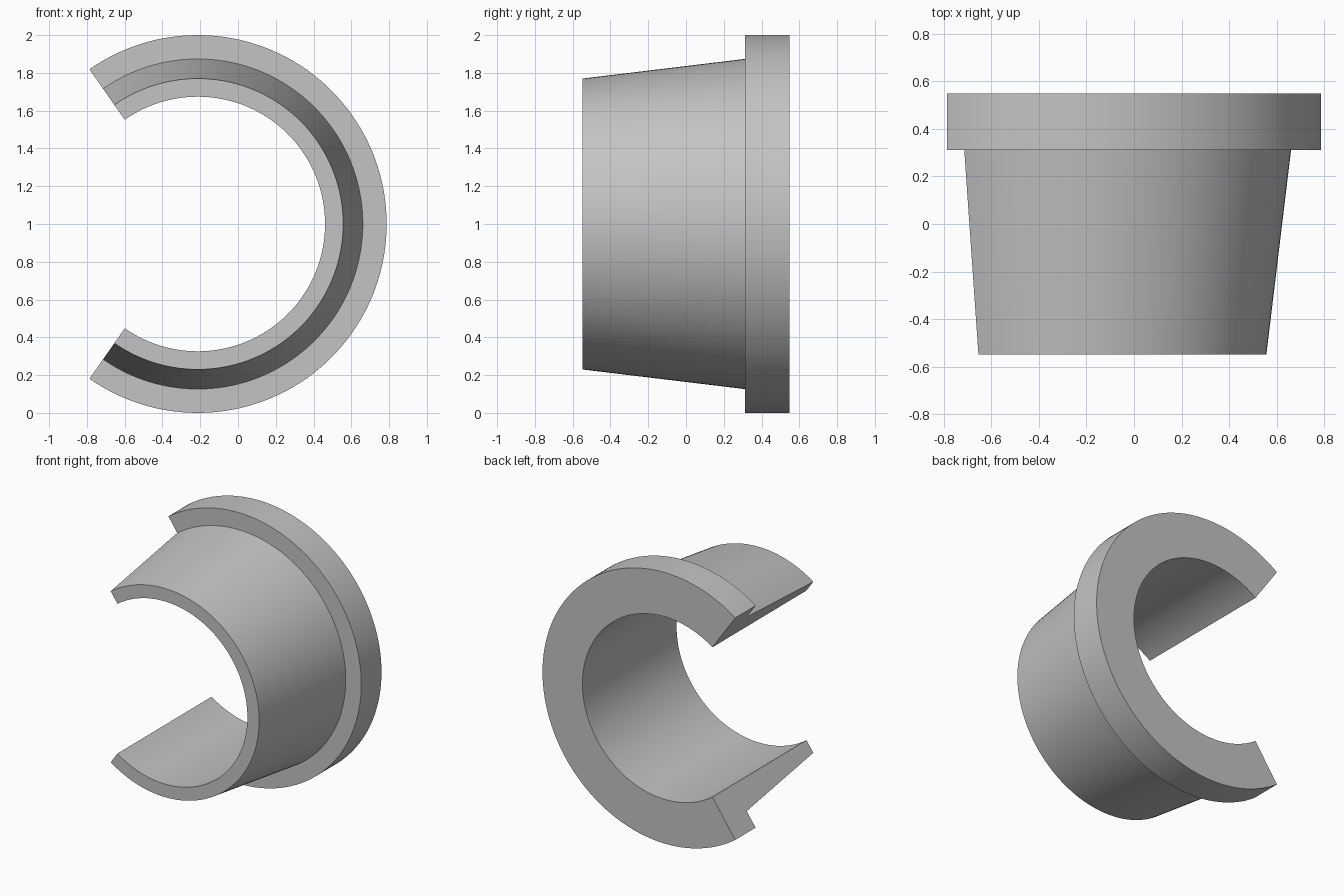
import bpy, bmesh, math

cube = bpy.data.objects.get("Cube")
if cube:
    bpy.data.objects.remove(cube, do_unlink=True)

HALF_ARC = math.radians(125)   # open sleeve, gap faces -x
STEPS = 100
CENTRE_X, CENTRE_Z = -0.213, 1.0

# Wall cross-section as (radius, y): straight bore, tapered sleeve, flange
PROFILE = [(0.674, -0.549), (0.77, -0.549), (0.874, 0.312),
           (1.0, 0.312), (1.0, 0.549), (0.674, 0.549)]

grey = bpy.data.materials.new("plain grey")
grey.use_nodes = True
colour = (0.55, 0.55, 0.55, 1)
grey.diffuse_color = colour
grey.node_tree.nodes["Principled BSDF"].inputs["Base Color"].default_value = colour

# Sweep the cross-section around the bore axis
bm = bmesh.new()
rings = []
for i in range(STEPS + 1):
    a = HALF_ARC * (2 * i / STEPS - 1)
    rings.append([bm.verts.new((CENTRE_X + r * math.cos(a), y,
                                CENTRE_Z + r * math.sin(a))) for r, y in PROFILE])
count = len(PROFILE)
for ring, following in zip(rings, rings[1:]):
    for j in range(count):
        k = (j + 1) % count
        bm.faces.new((ring[j], ring[k], following[k], following[j]))

# Flat cut ends
bm.faces.new(rings[0])
bm.faces.new(rings[-1])
bmesh.ops.recalc_face_normals(bm, faces=bm.faces)

mesh = bpy.data.meshes.new("flanged_split_sleeve")
bm.to_mesh(mesh)
bm.free()
mesh.materials.append(grey)
sleeve = bpy.data.objects.new("flanged_split_sleeve", mesh)
bpy.context.collection.objects.link(sleeve)

# Smooth round walls with crisp rims
bpy.ops.object.select_all(action="DESELECT")
sleeve.select_set(True)
bpy.context.view_layer.objects.active = sleeve
bpy.ops.object.shade_smooth_by_angle(angle=math.radians(30))
